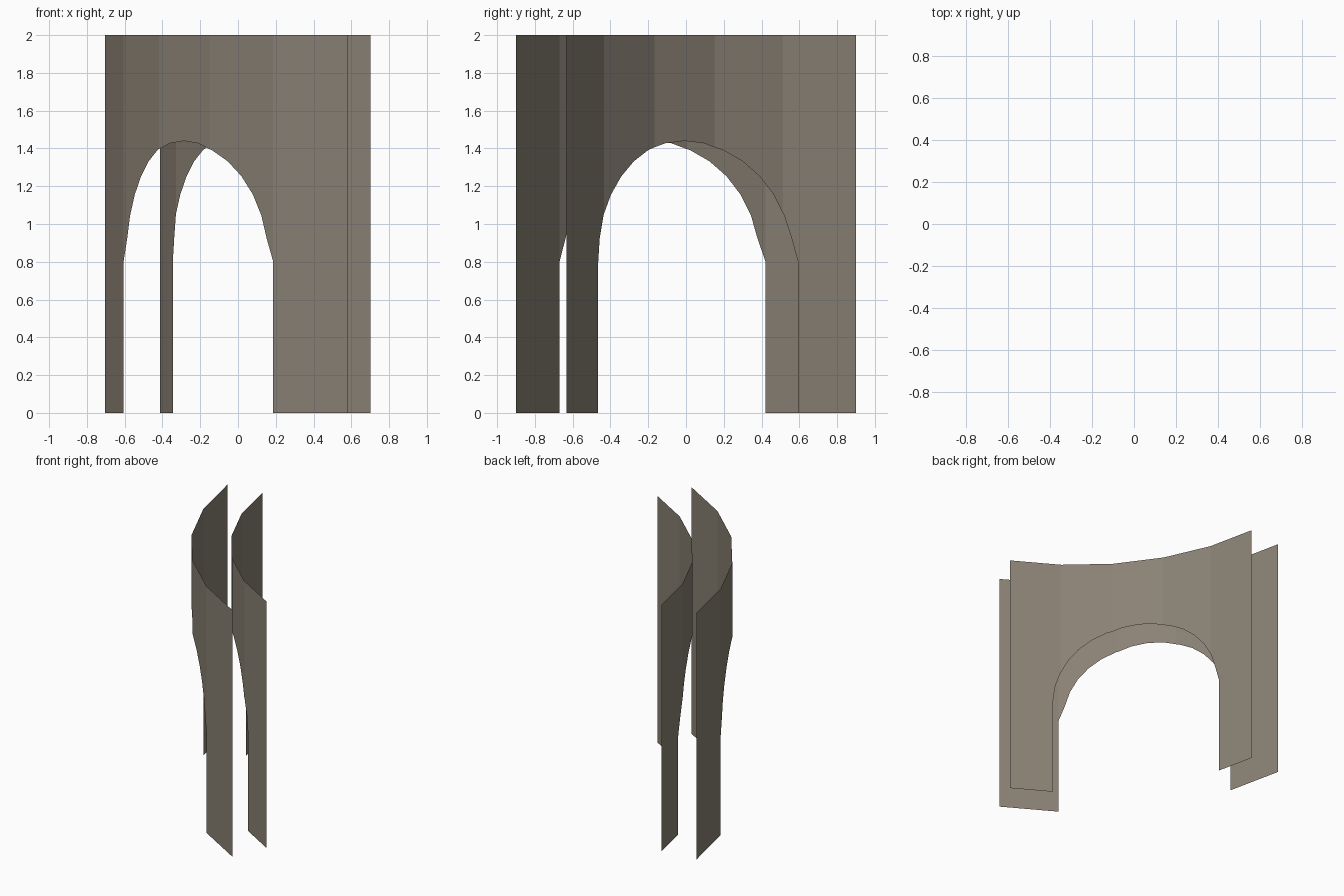
import bpy, bmesh, math
from math import sin, cos, radians

if "Cube" in bpy.data.objects:
    bpy.data.objects.remove(bpy.data.objects["Cube"])

CENTRE = (1.493, 1.113)      # plan centre of the curved wall
AXIS = 36.0                  # direction of the opening, degrees
HALF = 29.6                  # half of the swept angle
SEGS = 5                     # flat facets per sheet
TOP, SPRING, ARCH_R, ARCH_SEGS = 2.0, 0.8, 0.64, 16

stone = bpy.data.materials.new("warm grey stone")
stone.diffuse_color = (0.258, 0.223, 0.178, 1)
stone.use_nodes = True
stone.node_tree.nodes["Principled BSDF"].inputs["Base Color"].default_value = stone.diffuse_color


def lerp_table(table, u):
    """Piecewise linear lookup in a sorted list of (u, value...) rows."""
    for a, b in zip(table, table[1:]):
        if u <= b[0] + 1e-7:
            t = (u - a[0]) / (b[0] - a[0])
            return [p + (q - p) * t for p, q in zip(a[1:], b[1:])]
    return list(table[-1][1:])


def wall_sheet(name, radius, jamb_a, jamb_b, outward):
    # faceted plan curve, as (chord position, x, y)
    plan = []
    for i in range(SEGS + 1):
        d = -HALF + 2 * HALF * i / SEGS
        th = radians(AXIS - d)
        plan.append((radius * sin(radians(d)),
                     CENTRE[0] - radius * cos(th),
                     CENTRE[1] - radius * sin(th)))
    # round arch, as (chord position, height)
    arch = [(jamb_a, SPRING)]
    for k in range(1, ARCH_SEGS):
        a = math.pi * k / ARCH_SEGS
        arch.append((-ARCH_R * cos(a), SPRING + ARCH_R * sin(a)))
    arch.append((jamb_b, SPRING))

    # one vertical strip between each pair of breaks
    breaks = []
    for u in sorted([p[0] for p in plan] + [p[0] for p in arch]):
        if not breaks or u - breaks[-1] > 1e-4:
            breaks.append(u)
    bm = bmesh.new()
    for u0, u1 in zip(breaks, breaks[1:]):
        opening = jamb_a < (u0 + u1) / 2 < jamb_b
        z0 = lerp_table(arch, u0)[0] if opening else 0.0
        z1 = lerp_table(arch, u1)[0] if opening else 0.0
        p0, p1 = lerp_table(plan, u0), lerp_table(plan, u1)
        loop = [(*p0, z0), (*p0, TOP), (*p1, TOP), (*p1, z1)]
        if not outward:
            loop.reverse()
        bm.faces.new([bm.verts.new(c) for c in loop])
    bmesh.ops.remove_doubles(bm, verts=bm.verts, dist=1e-4)
    # make the normals face away from (outer) or towards (inner) the centre
    for f in bm.faces:
        c = f.calc_center_median()
        f.normal_update()
        away = f.normal.x * (c.x - CENTRE[0]) + f.normal.y * (c.y - CENTRE[1])
        if (away > 0) != outward:
            f.normal_flip()
    me = bpy.data.meshes.new(name)
    bm.to_mesh(me)
    bm.free()
    me.materials.append(stone)
    ob = bpy.data.objects.new(name, me)
    bpy.context.collection.objects.link(ob)


# outer sheet: its jambs fall on the facet edges
edge = 2.21 * sin(radians(HALF * 0.6))
wall_sheet("outer_wall_face", 2.21, -edge, edge, True)
# inner sheet
wall_sheet("inner_wall_face", 1.917, -0.642, 0.66, False)
